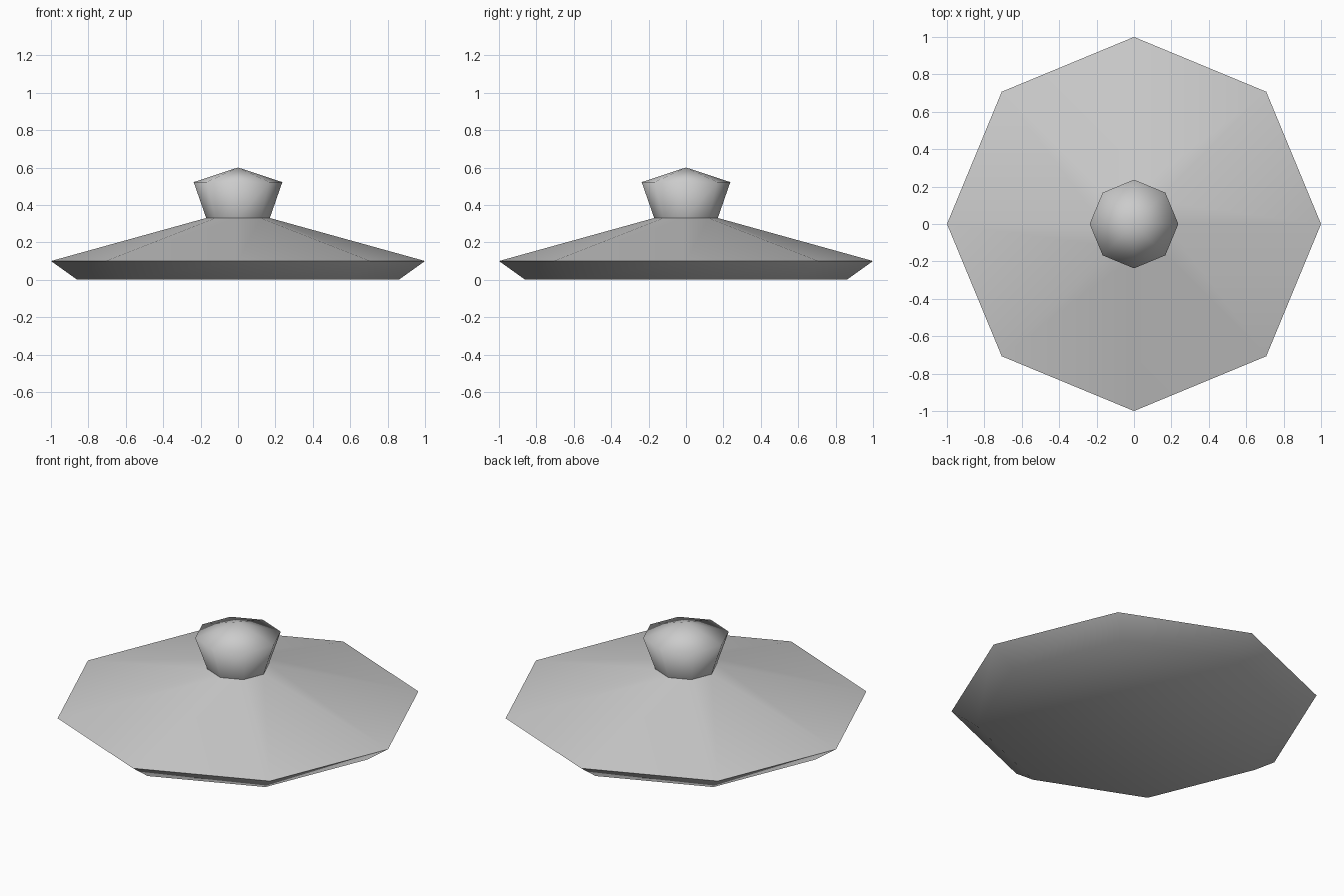
import bpy, bmesh
from math import cos, sin, tau, radians

SIDES = 8

cube = bpy.data.objects.get("Cube")
if cube:
    bpy.data.objects.remove(cube)

grey = bpy.data.materials.new("plain grey")
grey.use_nodes = True
colour = (0.6, 0.6, 0.6, 1)
grey.diffuse_color = colour
grey.node_tree.nodes["Principled BSDF"].inputs["Base Color"].default_value = colour


def lathe(name, profile, angle, close_bottom=False, apex=None):
    """Spin (radius, height) points into an eight-sided shell."""
    bm = bmesh.new()
    rings = [[bm.verts.new((r * cos(tau * i / SIDES), r * sin(tau * i / SIDES), z))
              for i in range(SIDES)] for r, z in profile]
    for low, high in zip(rings, rings[1:]):
        for i in range(SIDES):
            j = (i + 1) % SIDES
            bm.faces.new((low[i], low[j], high[j], high[i]))
    if close_bottom:
        bm.faces.new(rings[0][::-1])
    if apex is not None:
        tip = bm.verts.new((0, 0, apex))
        for i in range(SIDES):
            bm.faces.new((rings[-1][i], rings[-1][(i + 1) % SIDES], tip))
    mesh = bpy.data.meshes.new(name)
    bm.to_mesh(mesh)
    bm.free()
    mesh.materials.append(grey)
    obj = bpy.data.objects.new(name, mesh)
    bpy.context.collection.objects.link(obj)
    bpy.ops.object.select_all(action='DESELECT')
    obj.select_set(True)
    bpy.context.view_layer.objects.active = obj
    bpy.ops.object.shade_smooth_by_angle(angle=radians(angle))
    return obj


# Wide sloping cover with a bevelled underside and a crisp rim
lathe("lid", [(0.86, 0), (1, 0.1), (0.17, 0.33)], 60, close_bottom=True)

# Flared knob, smooth all over up to its shallow point
lathe("knob", [(0.17, 0.33), (0.237, 0.522)], 180, apex=0.6)
